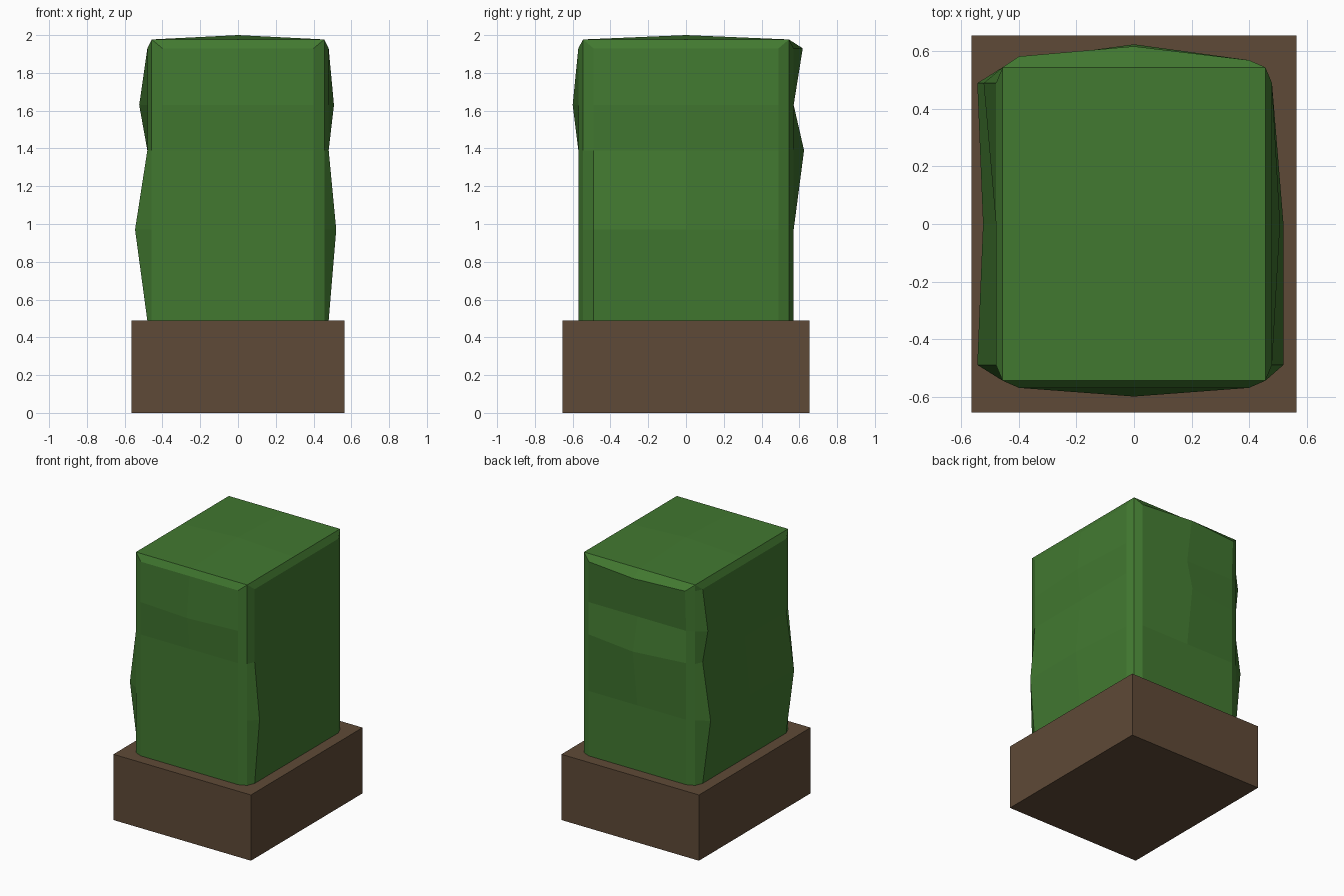
import bpy, bmesh

if "Cube" in bpy.data.objects:
    bpy.data.objects.remove(bpy.data.objects["Cube"])

def material(name, rgb):
    m = bpy.data.materials.new(name)
    m.diffuse_color = (*rgb, 1)
    m.use_nodes = True
    m.node_tree.nodes["Principled BSDF"].inputs["Base Color"].default_value = m.diffuse_color
    return m

leaf = material("leaf green", (0.054, 0.190, 0.030))
soil = material("planter brown", (0.114, 0.068, 0.038))

def finish(bm, name, mat):
    bmesh.ops.recalc_face_normals(bm, faces=bm.faces)
    me = bpy.data.meshes.new(name)
    bm.to_mesh(me)
    bm.free()
    me.materials.append(mat)
    ob = bpy.data.objects.new(name, me)
    bpy.context.collection.objects.link(ob)

# planter base
W, D, H = 0.565, 0.655, 0.488
bm = bmesh.new()
bmesh.ops.create_cube(bm, size=1)
for v in bm.verts:
    v.co = (v.co.x * 2 * W, v.co.y * 2 * D, (v.co.z + 0.5) * H)
finish(bm, "planter_base", soil)

# hedge: outline with chamfered corners and a point in the middle of each side
outline = [(0, -.57), (.40, -.57), (.457, -.545), (.48, -.49),
           (.48, 0), (.48, .49), (.457, .545), (.40, .57),
           (0, .57), (-.40, .57), (-.457, .545), (-.48, .49),
           (-.48, 0), (-.48, -.49), (-.457, -.545), (-.40, -.57)]
levels = [H, .97, 1.39, 1.63, 1.93]
# uneven clipped leaves: (level, outline point) -> outward push
bumps = {(1, 3): .04, (1, 4): .04, (1, 11): .065, (1, 12): .045, (1, 13): .065,
         (2, 8): .055, (3, 0): .03, (3, 4): .028, (3, 11): .043,
         (4, 8): .048, (4, 9): .013}

bm = bmesh.new()
rings = []
for k, z in enumerate(levels):
    ring = []
    for i, (x, y) in enumerate(outline):
        b = bumps.get((k, i), 0)
        if abs(y) > .5:
            y += b if y > 0 else -b
        else:
            x += b if x > 0 else -b
        ring.append(bm.verts.new((x, y, z)))
    rings.append(ring)

# top rim: corners collapse to a sharp rectangle
rim = []
for x, y in outline:
    rx = 0 if x == 0 else (.457 if x > 0 else -.457)
    ry = 0 if y == 0 else (.545 if y > 0 else -.545)
    rim.append(bm.verts.new((rx, ry, 1.977)))
rings.append(rim)
n = len(outline)
for a, b in zip(rings, rings[1:]):
    for i in range(n):
        j = (i + 1) % n
        bm.faces.new((a[i], a[j], b[j], b[i]))

# slightly raised crown and closed bottom
peak = bm.verts.new((0, 0, 2.0))
for c in (2, 6, 10, 14):
    bm.faces.new((rim[c - 2], rim[c - 1], rim[c], rim[c + 1], rim[(c + 2) % n], peak))
bm.faces.new(rings[0][::-1])
bmesh.ops.remove_doubles(bm, verts=bm.verts, dist=1e-4)
bmesh.ops.dissolve_degenerate(bm, edges=bm.edges, dist=1e-4)
finish(bm, "hedge", leaf)
